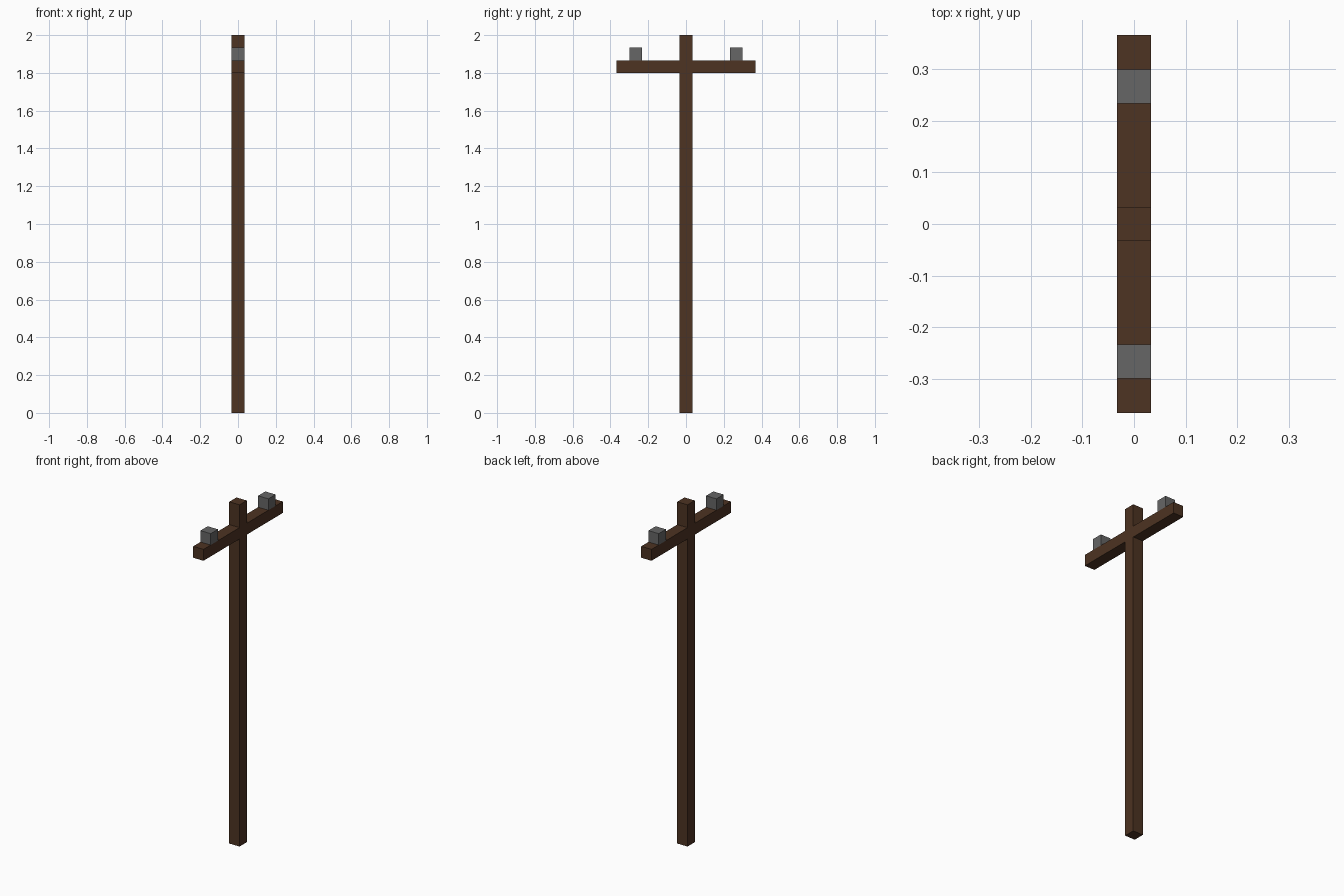
import bpy, bmesh
from mathutils import Vector

if "Cube" in bpy.data.objects:
    bpy.data.objects.remove(bpy.data.objects["Cube"])

U = 2 / 30          # one block; the pole is 30 blocks tall
H = U / 2


def material(name, color):
    m = bpy.data.materials.new(name)
    m.diffuse_color = (*color, 1)
    m.use_nodes = True
    m.node_tree.nodes["Principled BSDF"].inputs["Base Color"].default_value = m.diffuse_color
    return m


wood = material("dark_brown_wood", (0.074, 0.033, 0.016))
grey = material("grey_insulator", (0.133, 0.133, 0.133))


def box(name, lo, hi, mat, hidden=None):
    """Box between two corners; the face pointing along 'hidden' is left out."""
    lo, hi = Vector(lo), Vector(hi)
    bm = bmesh.new()
    bmesh.ops.create_cube(bm, size=1)
    bm.normal_update()
    if hidden:
        buried = [f for f in bm.faces if f.normal.dot(Vector(hidden)) > 0.9]
        bmesh.ops.delete(bm, geom=buried, context='FACES')
    for v in bm.verts:
        v.co = Vector((lo[i] + (v.co[i] + 0.5) * (hi[i] - lo[i]) for i in range(3)))
    me = bpy.data.meshes.new(name)
    bm.to_mesh(me)
    bm.free()
    me.materials.append(mat)
    ob = bpy.data.objects.new(name, me)
    bpy.context.collection.objects.link(ob)
    return ob


# Upright pole
box("pole", (-H, -H, 0), (H, H, 30 * U), wood)

# Crossarm half and insulator on each side of the pole
for side, s in (("front", -1), ("back", 1)):
    y0, y1 = sorted((s * H, s * 5.5 * U))
    box(side + "_crossarm", (-H, y0, 27 * U), (H, y1, 28 * U), wood, (0, -s, 0))
    y0, y1 = sorted((s * 3.5 * U, s * 4.5 * U))
    box(side + "_insulator", (-H, y0, 28 * U), (H, y1, 29 * U), grey, (0, 0, -1))
